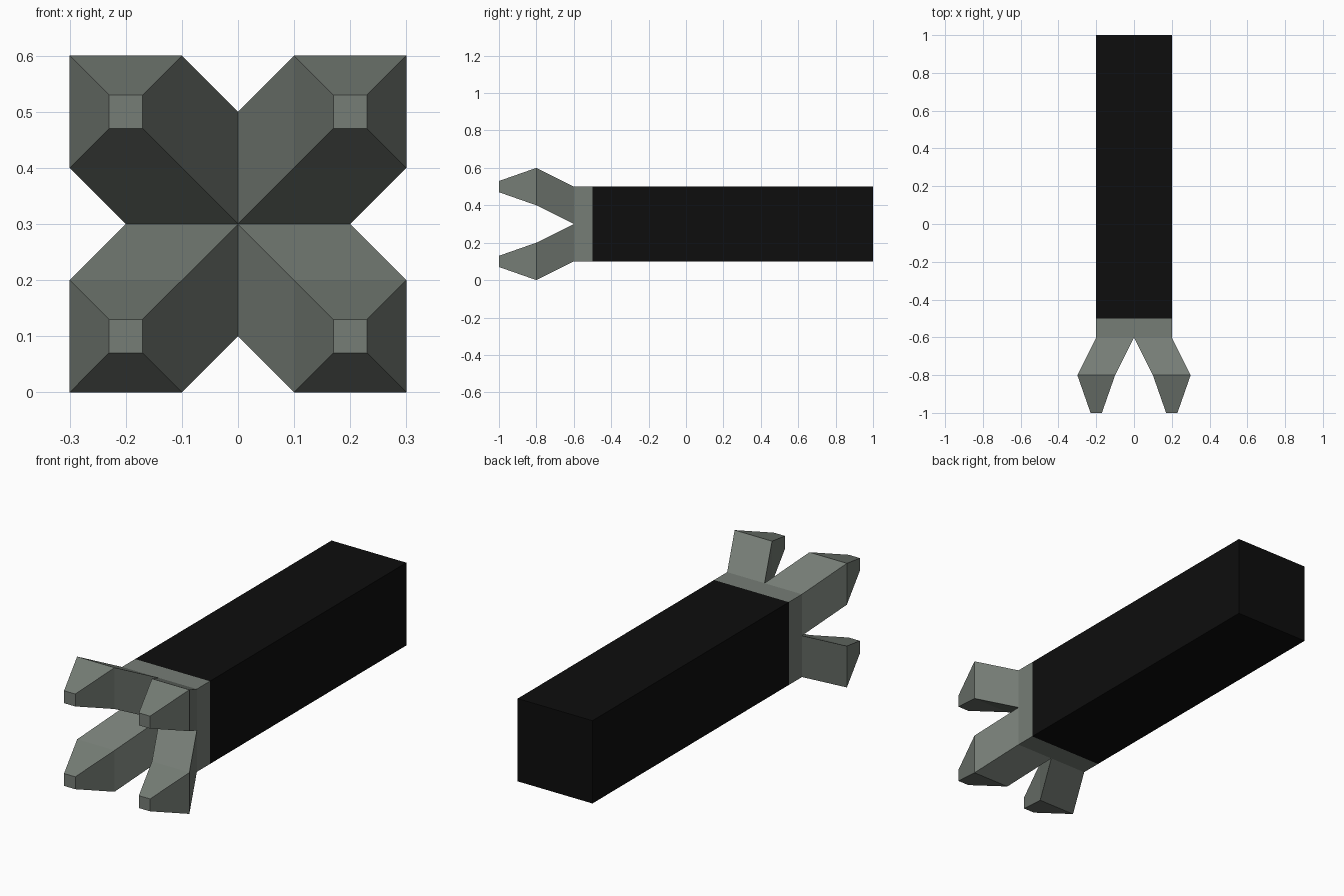
import bpy, bmesh

if "Cube" in bpy.data.objects:
    bpy.data.objects.remove(bpy.data.objects["Cube"])

MID_Z = 0.3


def material(name, color):
    m = bpy.data.materials.new(name)
    m.diffuse_color = color
    m.use_nodes = True
    m.node_tree.nodes["Principled BSDF"].inputs["Base Color"].default_value = m.diffuse_color
    return m


def make_object(name, bm, mat):
    bmesh.ops.recalc_face_normals(bm, faces=bm.faces)
    mesh = bpy.data.meshes.new(name)
    bm.to_mesh(mesh)
    bm.free()
    mesh.materials.append(mat)
    ob = bpy.data.objects.new(name, mesh)
    ob.location.z = MID_Z
    bpy.context.collection.objects.link(ob)
    return ob


# Square black shaft
bm = bmesh.new()
bmesh.ops.create_cube(bm, size=1)
bmesh.ops.scale(bm, vec=(0.4, 1.5, 0.4), verts=bm.verts)
bmesh.ops.translate(bm, vec=(0, 0.25, 0), verts=bm.verts)
make_object("shaft", bm, material("black", (0.004, 0.004, 0.004, 1)))

# One quarter of the pronged head: square rings (y, centre offset, half size)
sections = [(-0.5, 0.1, 0.1), (-0.6, 0.1, 0.1), (-0.8, 0.2, 0.1), (-1.0, 0.2, 0.03)]
corners = [(-1, -1), (1, -1), (1, 1), (-1, 1)]
bm = bmesh.new()
rings = [[bm.verts.new((c + sx * h, y, c + sz * h)) for sx, sz in corners]
         for y, c, h in sections]
bm.faces.new(rings[0])
bm.faces.new(rings[-1])
for level, (a, b) in enumerate(zip(rings, rings[1:])):
    for i in range(4):
        # The collar has only its two outer walls; inner ones vanish in the mirror
        if level > 0 or i in (1, 2):
            j = (i + 1) % 4
            bm.faces.new((a[i], a[j], b[j], b[i]))
head = make_object("pronged_head", bm, material("grey_green", (0.18, 0.205, 0.18, 1)))

# Mirror the quarter into the collar with four prongs
mirror = head.modifiers.new("four_prongs", 'MIRROR')
mirror.use_axis = (True, False, True)
mirror.merge_threshold = 0.0005
